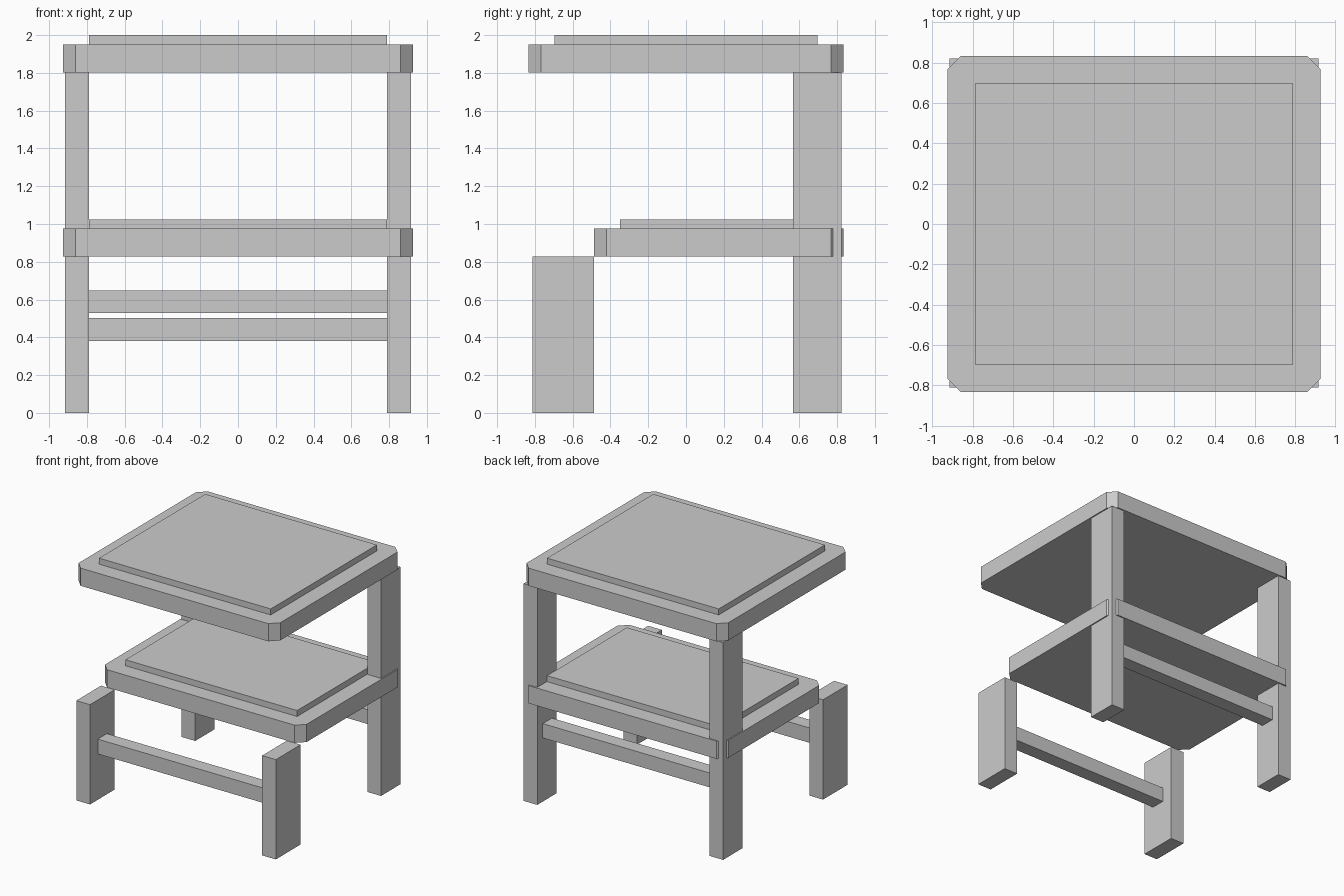
import bpy
import bmesh

if "Cube" in bpy.data.objects:
    bpy.data.objects.remove(bpy.data.objects["Cube"], do_unlink=True)

# One plain grey for the whole piece
grey = bpy.data.materials.new("plain grey")
grey.use_nodes = True
grey.diffuse_color = (0.6, 0.6, 0.6, 1)
grey.node_tree.nodes["Principled BSDF"].inputs["Base Color"].default_value = (0.6, 0.6, 0.6, 1)


def box(name, xs, ys, zs, corner_cut=0):
    """Box between the given limits, with optional chamfered upright edges."""
    bm = bmesh.new()
    bmesh.ops.create_cube(bm, size=1)
    for v in bm.verts:
        v.co = [lo if c < 0 else hi for c, (lo, hi) in zip(v.co, (xs, ys, zs))]
    if corner_cut:
        upright = [e for e in bm.edges
                   if abs(e.verts[0].co.z - e.verts[1].co.z) > 0.01]
        bmesh.ops.bevel(bm, geom=upright, offset=corner_cut, segments=1,
                        affect='EDGES')
    bmesh.ops.recalc_face_normals(bm, faces=bm.faces)
    mesh = bpy.data.meshes.new(name)
    bm.to_mesh(mesh)
    bm.free()
    mesh.materials.append(grey)
    obj = bpy.data.objects.new(name, mesh)
    bpy.context.collection.objects.link(obj)


def shelf(name, front, bottom):
    """Slab with cut corners and a thin raised panel on top."""
    back, inset, top = 0.833, 0.137, bottom + 0.147
    box(name + "_slab", (-0.926, 0.926), (front, back), (bottom, top), 0.065)
    box(name + "_panel", (-0.788, 0.788), (front + inset, back - inset),
        (top, top + 0.05))


# Shelves
shelf("top", -0.833, 1.803)
shelf("seat", -0.487, 0.828)

# Legs
for side, xs in (("left", (0.79, 0.916)), ("right", (-0.916, -0.79))):
    box("front_leg_" + side, xs, (-0.812, -0.488), (0, 0.828))
    box("back_leg_" + side, xs, (0.567, 0.822), (0, 1.803))

# Rungs between the legs
box("front_rung", (-0.79, 0.79), (-0.71, -0.59), (0.38, 0.503))
box("back_rung", (-0.79, 0.79), (0.63, 0.75), (0.528, 0.647))
